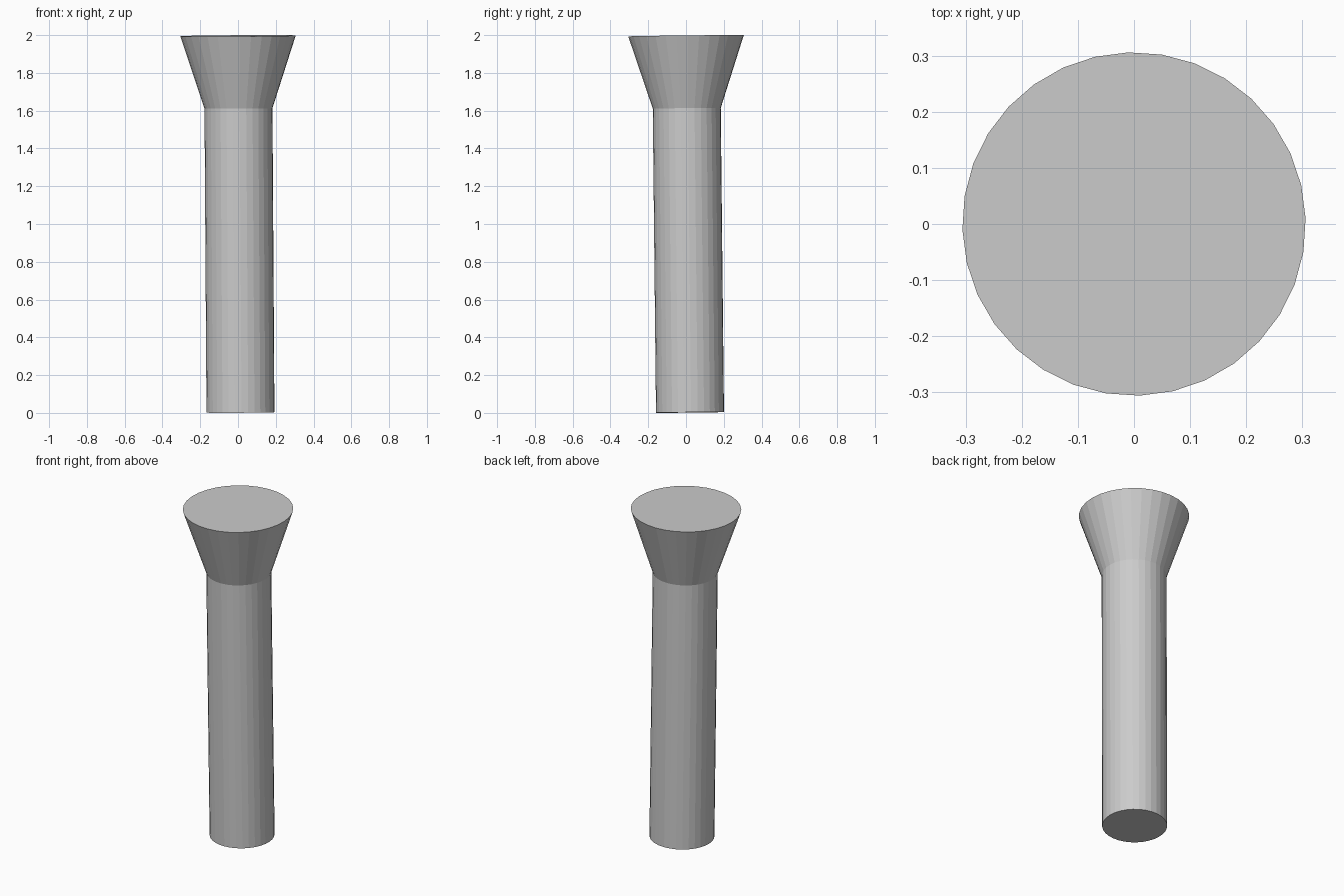
import bpy, bmesh
from math import sin, cos, tau, radians
from mathutils import Vector, Matrix

if "Cube" in bpy.data.objects:
    bpy.data.objects.remove(bpy.data.objects["Cube"])

SIDES = 32
# Profile of the countersunk pin: (radius, height along the axis)
PROFILE = [(0.18, 0.0), (0.18, 1.61), (0.306, 1.994)]

bm = bmesh.new()
rings = []
for r, z in PROFILE:
    rings.append([bm.verts.new((r * cos(tau * i / SIDES + radians(1.9)),
                                r * sin(tau * i / SIDES + radians(1.9)), z))
                  for i in range(SIDES)])

# Shaft and flared head walls
for low, high in zip(rings, rings[1:]):
    for i in range(SIDES):
        j = (i + 1) % SIDES
        bm.faces.new((low[i], low[j], high[j], high[i]))

# Flat end caps
bm.faces.new(rings[0][::-1])
bm.faces.new(rings[-1])

# Slight lean of the whole pin
base, top = Vector((0.013, 0.021, 0.0025)), Vector((0, 0, 1.996))
lean = Vector((0, 0, 1)).rotation_difference(top - base).to_matrix().to_4x4()
bm.transform(Matrix.Translation(base) @ lean)

mesh = bpy.data.meshes.new("countersunk_pin")
bm.to_mesh(mesh)
bm.free()
bpy.context.collection.objects.link(bpy.data.objects.new("countersunk_pin", mesh))
